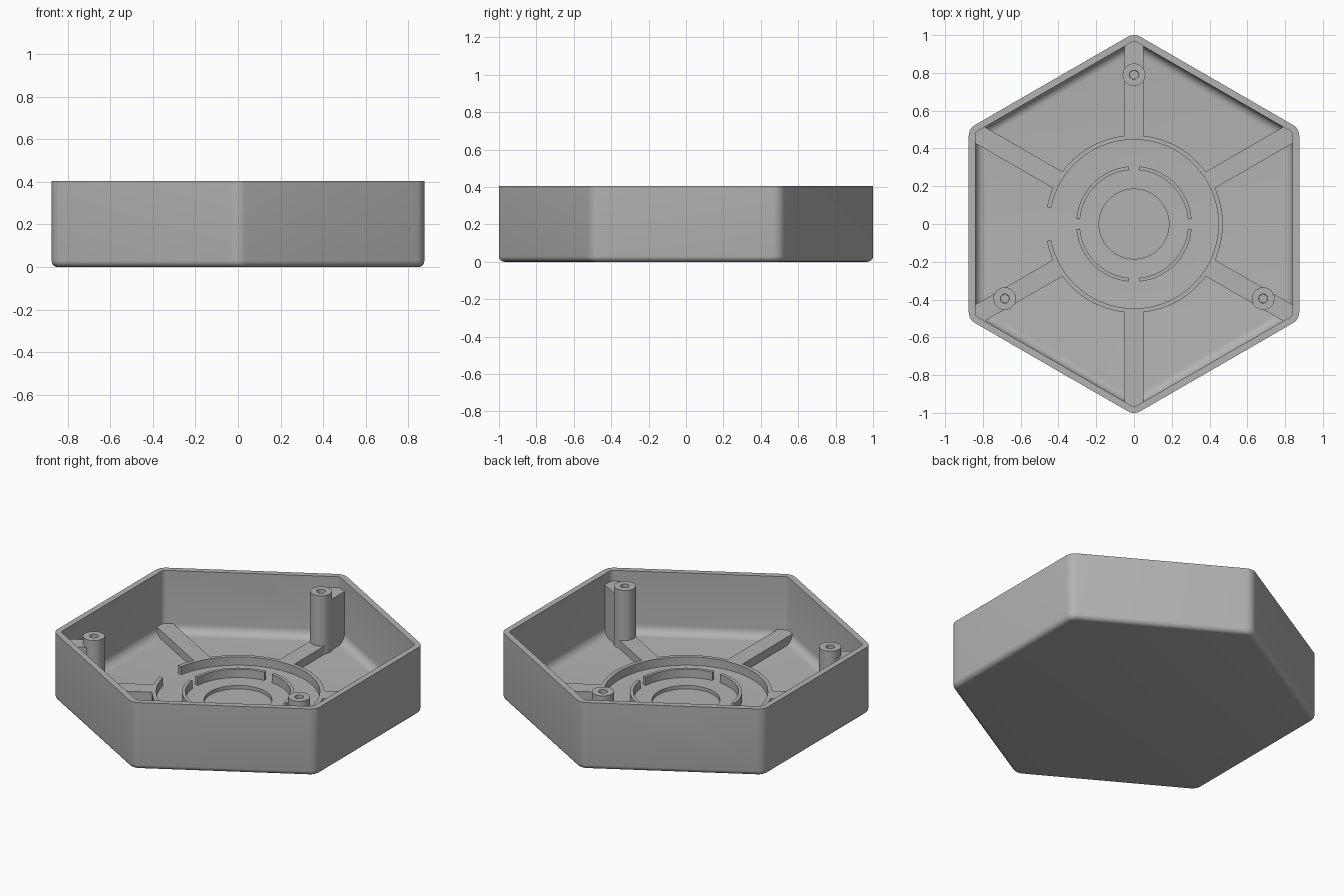
import bpy, bmesh, math
from mathutils import Matrix

cube = bpy.data.objects.get("Cube")
if cube:
    bpy.data.objects.remove(cube, do_unlink=True)

# One plain grey plastic
grey = bpy.data.materials.new("grey plastic")
grey.use_nodes = True
colour = (0.45, 0.45, 0.45, 1)
grey.diffuse_color = colour
grey.node_tree.nodes["Principled BSDF"].inputs["Base Color"].default_value = colour

APOTHEM, CORNER, HEIGHT = 0.875, 0.067, 0.405
WALL, FLOOR, RIB_TOP = 0.035, 0.035, 0.085
OUT_R, IN_R = 0.03, 0.05
POST_DIST, POST_TOP = 0.79, 0.387


def finish(name, bm):
    bmesh.ops.recalc_face_normals(bm, faces=bm.faces)
    mesh = bpy.data.meshes.new(name)
    bm.to_mesh(mesh)
    bm.free()
    mesh.materials.append(grey)
    obj = bpy.data.objects.new(name, mesh)
    bpy.context.collection.objects.link(obj)
    return obj


def smooth(obj):
    bpy.ops.object.select_all(action='DESELECT')
    obj.select_set(True)
    bpy.context.view_layer.objects.active = obj
    bpy.ops.object.shade_smooth_by_angle(angle=math.radians(35))


def hexagon(inset, z, steps=6):
    """Rounded hexagon outline with points at front and back."""
    radius = max(CORNER - inset, 0.004)
    centre = (APOTHEM - inset - radius) / math.cos(math.pi / 6)
    points = []
    for k in range(6):
        mid = math.radians(30 + 60 * k)
        for i in range(steps + 1):
            a = mid + math.radians(-30 + 60 * i / steps)
            points.append((centre * math.cos(mid) + radius * math.cos(a),
                           centre * math.sin(mid) + radius * math.sin(a), z))
    return points


def loft(name, loops, closed=False):
    """Skin closed loops; cap both ends unless the loops form a ring."""
    bm = bmesh.new()
    rows = [[bm.verts.new(p) for p in loop] for loop in loops]
    pairs = list(zip(rows, rows[1:])) + ([(rows[-1], rows[0])] if closed else [])
    for low, high in pairs:
        for i in range(len(low)):
            j = (i + 1) % len(low)
            bm.faces.new((low[i], low[j], high[j], high[i]))
    if not closed:
        bm.faces.new(rows[0])
        bm.faces.new(rows[-1])
    return finish(name, bm)


def circle(r, z, x=0, y=0, n=32):
    return [(x + r * math.cos(math.tau * i / n), y + r * math.sin(math.tau * i / n), z)
            for i in range(n)]


def radial_box(name, start, end, width, z0, z1, angle):
    """Box running outward from the centre at the given angle."""
    bm = bmesh.new()
    bmesh.ops.create_cube(bm, size=1)
    bm.transform(Matrix.Rotation(math.radians(angle), 4, 'Z')
                 @ Matrix.Translation(((start + end) / 2, 0, (z0 + z1) / 2))
                 @ Matrix.Diagonal((end - start, width, z1 - z0, 1)))
    return finish(name, bm)


def arc_wall(name, r0, r1, start, end, z0, z1):
    """Curved wall between two angles in degrees."""
    n = max(8, int((end - start) / 5))
    loops = []
    for i in range(n + 1):
        a = math.radians(start + (end - start) * i / n)
        c, s = math.cos(a), math.sin(a)
        loops.append([(r * c, r * s, z) for r, z in ((r0, z0), (r1, z0), (r1, z1), (r0, z1))])
    smooth(loft(name, loops))


def cut(target, cutter):
    mod = target.modifiers.new("cut", 'BOOLEAN')
    mod.operation, mod.solver, mod.object = 'DIFFERENCE', 'EXACT', cutter
    bpy.context.view_layer.objects.active = target
    bpy.ops.object.modifier_apply(modifier=mod.name)
    bpy.data.objects.remove(cutter, do_unlink=True)


# Hollow hexagonal tray: rounded outside base, rim, filleted inside floor
loops = []
for i in range(6):
    t = math.pi / 2 * i / 5
    loops.append(hexagon(OUT_R * (1 - math.sin(t)), OUT_R * (1 - math.cos(t))))
loops += [hexagon(0, HEIGHT), hexagon(WALL, HEIGHT)]
for i in range(7):
    t = math.pi / 2 * i / 6
    loops.append(hexagon(WALL + IN_R * (1 - math.cos(t)), FLOOR + IN_R * (1 - math.sin(t))))
tray = loft("tray", loops)

# Cable notch in the rim and round recess in the floor
cut(tray, radial_box("notch_cutter", 0.78, 0.95, 0.23, 0.305, 0.5, 120))
cut(tray, loft("recess_cutter", [circle(0.185, 0.014, n=64), circle(0.185, 0.06, n=64)]))
smooth(tray)

# Low floor ribs towards every corner
for k in range(6):
    radial_box(f"floor_rib_{k + 1}", 0.46, 0.965, 0.1, 0.02, RIB_TOP, 30 + 60 * k)

# Outer ring wall, open on one side
arc_wall("outer_ring", 0.447, 0.47, -169, 169, 0.02, RIB_TOP)

# Inner ring wall in four pieces
for k in range(4):
    arc_wall(f"inner_ring_{k + 1}", 0.287, 0.306, 90 * k + 5, 90 * k + 85, 0.02, RIB_TOP)

# Screw posts with blind holes, each tied to its corner by a web
for k, angle in enumerate((90, 210, 330)):
    x = POST_DIST * math.cos(math.radians(angle))
    y = POST_DIST * math.sin(math.radians(angle))
    profile = ((0.06, 0.03), (0.06, POST_TOP), (0.024, POST_TOP), (0.022, 0.15))
    smooth(loft(f"screw_post_{k + 1}", [circle(r, z, x, y) for r, z in profile]))
    radial_box(f"post_web_{k + 1}", POST_DIST + 0.035, 0.965, 0.1, 0.03, 0.34, angle)
